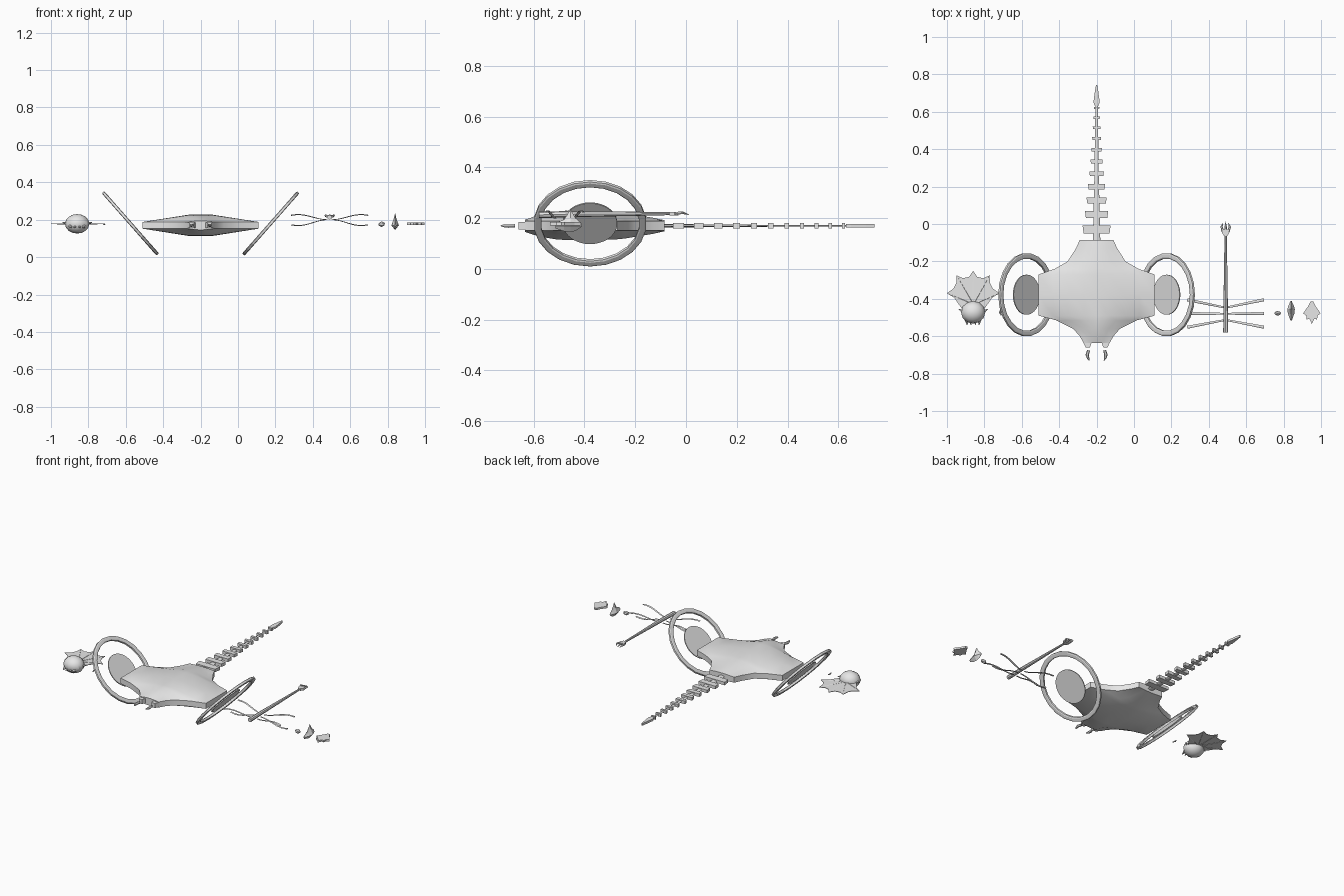
import bpy, bmesh, math
from mathutils import Vector, Matrix

if "Cube" in bpy.data.objects:
    bpy.data.objects.remove(bpy.data.objects["Cube"])

grey = bpy.data.materials.new("plain grey")
grey.use_nodes = True
grey.diffuse_color = (0.8, 0.8, 0.8, 1)
grey.node_tree.nodes["Principled BSDF"].inputs["Base Color"].default_value = (0.8, 0.8, 0.8, 1)

CX = -0.2    # centre line of the body
MID = 0.17   # height of the body's middle plane


def finish(name, bm, smooth=None):
    bmesh.ops.recalc_face_normals(bm, faces=bm.faces)
    mesh = bpy.data.meshes.new(name)
    bm.to_mesh(mesh)
    bm.free()
    mesh.materials.append(grey)
    ob = bpy.data.objects.new(name, mesh)
    bpy.context.collection.objects.link(ob)
    if smooth:
        bpy.ops.object.select_all(action='DESELECT')
        ob.select_set(True)
        bpy.context.view_layer.objects.active = ob
        bpy.ops.object.shade_smooth_by_angle(angle=math.radians(smooth))
    return ob


def loft(name, rings, loop=False, smooth=None):
    """Skin a list of closed cross-sections, capped unless looped."""
    bm = bmesh.new()
    rows = [[bm.verts.new(p) for p in ring] for ring in rings]
    n = len(rows[0])
    pairs = list(zip(rows, rows[1:])) + ([(rows[-1], rows[0])] if loop else [])
    for a, b in pairs:
        for i in range(n):
            j = (i + 1) % n
            bm.faces.new((a[i], a[j], b[j], b[i]))
    if not loop:
        bm.faces.new(rows[0])
        bm.faces.new(rows[-1])
    return finish(name, bm, smooth)


def plate(name, outline, z, thick):
    return loft(name, [[(x, y, z + s * thick / 2) for x, y in outline] for s in (-1, 1)])


def mirrored(half, cx):
    """Close a half outline of (offset, y) points around the line x = cx."""
    return [(cx + x, y) for x, y in half] + [(cx - x, y) for x, y in reversed(half) if x > 0]


def tube(name, path, sides=8, flat=1.0, smooth=40):
    """Tapered tube through (x, y, z, radius) points."""
    pts = [Vector(p[:3]) for p in path]
    rings = []
    for i, p in enumerate(pts):
        d = (pts[min(i + 1, len(pts) - 1)] - pts[max(i - 1, 0)]).normalized()
        side = d.cross(Vector((0, 0, 1)))
        side = side.normalized() if side.length > 0.01 else Vector((1, 0, 0))
        up = side.cross(d)
        r = path[i][3]
        rings.append([p + side * r * math.cos(a) + up * r * flat * math.sin(a)
                      for a in (math.tau * k / sides for k in range(sides))])
    return loft(name, rings, smooth=smooth)


# Body: wide tapered shell, stations of (y, half width, swelling)
stations = [(-0.085, 0.09, 0.1), (-0.13, 0.11, 0.35), (-0.2, 0.155, 0.65), (-0.24, 0.225, 0.82),
            (-0.27, 0.31, 0.9), (-0.38, 0.31, 1), (-0.49, 0.31, 0.95), (-0.515, 0.215, 0.9),
            (-0.56, 0.125, 0.7), (-0.6, 0.09, 0.45), (-0.635, 0.07, 0.15)]
rings = []
for y, w, swell in stations:
    us = [-1, -0.75, -0.5, -0.2, 0, 0.2, 0.5, 0.75, 1]
    half = [0.018 + 0.039 * swell * min(1, (1 - abs(u)) / 0.8) for u in us]
    top = [(CX + u * w, y, MID + h) for u, h in zip(us, half)]
    low = [(CX + u * w, y, MID - h) for u, h in zip(us, half)]
    rings.append(top + low[::-1])
loft("body", rings, smooth=35)

for s, side in ((1, "left"), (-1, "right")):
    # Front lobes and the loose jaw claws
    plate(side + "_front_lobe", [(CX + s * x, y) for x, y in
          ((0.025, -0.63), (0.075, -0.625), (0.058, -0.66), (0.036, -0.66))], MID, 0.03)
    tube(side + "_jaw_claw", [(CX + s * 0.043, -0.675, MID, 0.008), (CX + s * 0.05, -0.7, MID, 0.009),
         (CX + s * 0.046, -0.715, MID, 0.007), (CX + s * 0.04, -0.73, MID, 0.002)], 6)

    # Tilted ring with a flat disc in its centre
    centre = Vector((CX + s * 0.375, -0.378, 0.18))
    along = Vector((s * 0.66, 0, 0.75))
    across = Vector((0, 1, 0))
    normal = along.cross(across)

    def circle(radius, offset, n):
        return [centre + normal * offset + (along * math.cos(a) + across * math.sin(a)) * radius
                for a in (math.tau * k / n for k in range(n))]
    bands = [circle(r, o, 22) for r, o in
             ((0.222, 0.006), (0.216, 0.009), (0.2, 0.009), (0.194, 0.006),
              (0.194, -0.006), (0.2, -0.009), (0.216, -0.009), (0.222, -0.006))]
    loft(side + "_ring", bands, loop=True)
    loft(side + "_disc", [circle(0.107, -0.003, 40), circle(0.107, 0.003, 40)], smooth=30)

# Tail: shrinking plates on a thin spine, ending in a spear tip
tube("tail_spine", [(CX, -0.09, MID, 0.02), (CX, 0.25, MID, 0.012), (CX, 0.65, MID, 0.006)], 8, 0.35)
widths = [0.075, 0.062, 0.054, 0.046, 0.039, 0.033, 0.028, 0.024, 0.021, 0.018, 0.015]
y, step, length = -0.03, 0.08, 0.044
for w in widths:
    h = length / 2
    plate("tail_plate", mirrored([(w * 0.92, y - h), (w, y + h)], CX), MID, 0.02)
    y, step, length = y + step, step * 0.953, length * 0.87
plate("tail_tip", mirrored([(0.008, 0.63), (0.017, 0.65), (0.009, 0.71), (0.003, 0.742)], CX), MID, 0.014)

# Separate head: faceted ball, small teeth and a flat scalloped frill
HX = -0.86
bm = bmesh.new()
bmesh.ops.create_uvsphere(bm, u_segments=12, v_segments=8, radius=1,
                          matrix=Matrix.Translation((HX, -0.472, 0.178)) @ Matrix.Diagonal((0.065, 0.06, 0.052, 1)))
finish("head", bm, 30)
for x in (-0.035, -0.013, 0.013, 0.035):
    tube("head_tooth", [(HX + x, -0.51, 0.165, 0.012), (HX + x * 0.9, -0.54, 0.158, 0.002)], 5)
for s in (1, -1):
    tube("head_horn", [(HX + s * 0.05, -0.47, 0.18, 0.01), (HX + s * 0.078, -0.455, 0.185, 0.002)], 5)
frill = [(0.0, -0.25), (0.022, -0.283), (0.055, -0.29), (0.088, -0.275), (0.09, -0.315),
         (0.105, -0.345), (0.14, -0.37), (0.1, -0.395), (0.08, -0.425), (0.055, -0.46)]
plate("head_frill", mirrored(frill, HX), 0.178, 0.003)
for x, y in ((0, -0.25), (0.088, -0.275), (-0.088, -0.275), (0.14, -0.37), (-0.14, -0.37)):
    tube("frill_rib", [(HX, -0.43, 0.178, 0.004), (HX + x, y, 0.178, 0.002)], 5)
tube("loose_fang", [(-0.712, -0.455, 0.176, 0.002), (-0.717, -0.472, 0.176, 0.005),
                    (-0.71, -0.49, 0.176, 0.002)], 6)

# Long tapered staff with a three pronged claw
SX = 0.49
tube("staff", [(SX, -0.58, 0.213, 0.013), (SX, -0.45, 0.216, 0.012), (SX, -0.25, 0.217, 0.009),
               (SX, -0.06, 0.218, 0.006)], 8)
plate("staff_palm", mirrored([(0.008, -0.065), (0.02, -0.045), (0.016, -0.03)], SX), 0.218, 0.014)
for x in (-1, 0, 1):
    tube("staff_claw", [(SX + x * 0.015, -0.04, 0.218, 0.007), (SX + x * 0.022, -0.015, 0.222, 0.006),
                        (SX + x * 0.014, 0.012 - abs(x) * 0.006, 0.214, 0.001)], 6)

# Three pairs of thin curved limbs beside the staff
for y0, y1, bow in ((-0.445, -0.405, 0.026), (-0.48, -0.478, -0.03), (-0.515, -0.552, 0.026)):
    for s in (1, -1):
        path = []
        for k in range(9):
            t = k / 8
            lift = bow * (math.sin(t * math.pi * 0.62) ** 2) * 1.05
            path.append((SX + s * (0.012 + 0.193 * t), y0 + (y1 - y0) * t, 0.2 + lift,
                         0.005 + 0.003 * t))
        tube("limb", path, 6, 0.4)

# Small faceted nugget
bm = bmesh.new()
bmesh.ops.create_icosphere(bm, subdivisions=1, radius=1,
                           matrix=Matrix.Translation((0.768, -0.477, 0.176)) @ Matrix.Diagonal((0.02, 0.013, 0.015, 1)))
finish("nugget", bm)

# Ridged spike with a sharp crest
crest = [(-0.515, 0.004, 0.16, 0.18), (-0.48, 0.017, 0.148, 0.195), (-0.455, 0.02, 0.145, 0.235),
         (-0.435, 0.014, 0.15, 0.2), (-0.412, 0.003, 0.165, 0.18)]
loft("crested_spike", [[(0.84, y, hi), (0.84 + w * 0.4, y, (hi + MID) / 2), (0.84 + w, y, MID),
                        (0.84, y, lo), (0.84 - w, y, MID), (0.84 - w * 0.4, y, (hi + MID) / 2)]
                       for y, w, lo, hi in crest])

# Flat leaf shaped fin
fin = [(0.008, -0.415), (0.02, -0.44), (0.047, -0.478), (0.03, -0.49), (0.028, -0.51),
       (0.012, -0.508), (0.0, -0.535)]
plate("leaf_fin", mirrored(fin, 0.951), 0.178, 0.012)
